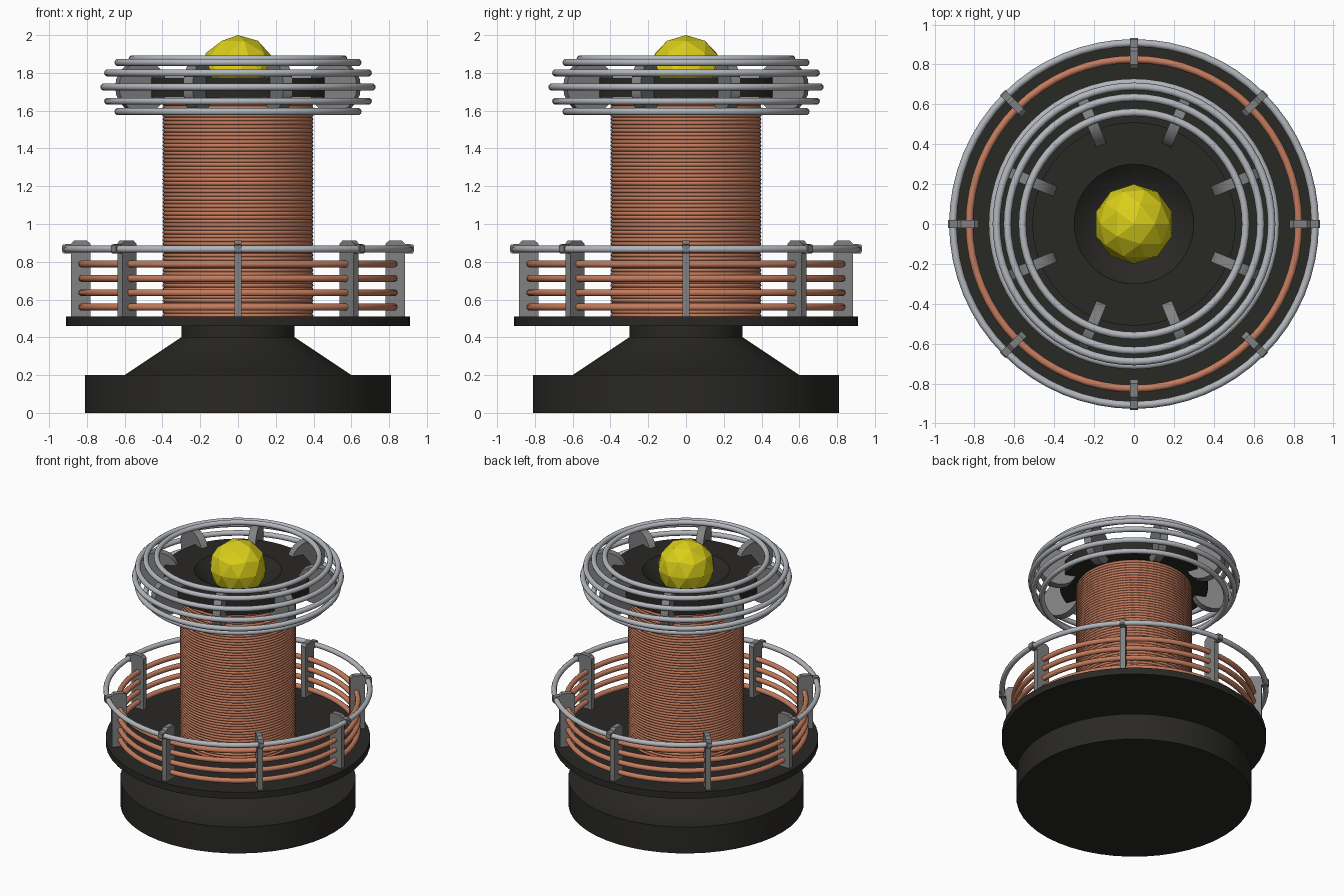
import bpy, bmesh
from math import sin, cos, pi, radians

if "Cube" in bpy.data.objects:
    bpy.data.objects.remove(bpy.data.objects["Cube"])

def material(name, rgb):
    m = bpy.data.materials.new(name)
    m.diffuse_color = (*rgb, 1)
    m.use_nodes = True
    m.node_tree.nodes["Principled BSDF"].inputs["Base Color"].default_value = m.diffuse_color
    return m

BLACK = material("black", (0.022, 0.021, 0.018))
COPPER = material("copper", (0.55, 0.2, 0.11))
STEEL = material("steel", (0.45, 0.47, 0.5))
GREY = material("grey", (0.22, 0.22, 0.22))
YELLOW = material("yellow", (0.7, 0.62, 0.01))

def finish(bm, name, mat, smooth=35):
    bmesh.ops.recalc_face_normals(bm, faces=bm.faces)
    me = bpy.data.meshes.new(name)
    bm.to_mesh(me)
    bm.free()
    ob = bpy.data.objects.new(name, me)
    bpy.context.collection.objects.link(ob)
    me.materials.append(mat)
    if smooth:
        bpy.ops.object.select_all(action='DESELECT')
        ob.select_set(True)
        bpy.context.view_layer.objects.active = ob
        bpy.ops.object.shade_smooth_by_angle(angle=radians(smooth))
    return ob

def lathe(name, profiles, mat, n=48, closed=False, smooth=35):
    """Revolve (radius, z) profiles around z; closed profiles make rings."""
    bm = bmesh.new()
    for prof in profiles:
        rows = [[bm.verts.new((r * cos(2 * pi * i / n), r * sin(2 * pi * i / n), z))
                 for i in range(n)] for r, z in prof]
        pairs = list(zip(rows, rows[1:] + rows[:1] if closed else rows[1:]))
        for a, b in pairs:
            for i in range(n):
                j = (i + 1) % n
                bm.faces.new((a[i], a[j], b[j], b[i]))
        if not closed:
            bm.faces.new(rows[0])
            bm.faces.new(rows[-1])
    return finish(bm, name, mat, smooth)

def tube(r, z, t, k=10):
    return [(r + t * cos(2 * pi * i / k), z + t * sin(2 * pi * i / k)) for i in range(k)]

def radial_plates(name, outline, thick, mat, start):
    """Eight upright plates with an (r, z) outline, spread around z."""
    bm = bmesh.new()
    for k in range(8):
        a = start + k * pi / 4
        sides = [[bm.verts.new((r * cos(a) - s * sin(a), r * sin(a) + s * cos(a), z))
                  for r, z in outline] for s in (-thick / 2, thick / 2)]
        bm.faces.new(sides[0])
        bm.faces.new(sides[1])
        m = len(outline)
        for i in range(m):
            j = (i + 1) % m
            bm.faces.new((sides[0][i], sides[0][j], sides[1][j], sides[1][i]))
    return finish(bm, name, mat, 30)

# stepped base with cone, neck and platform
lathe("base", [[(0.81, 0), (0.81, 0.2), (0.6, 0.2), (0.3, 0.4), (0.3, 0.46),
                (0.91, 0.46), (0.91, 0.51)]], BLACK)

# tall winding of closely stacked wire turns
lathe("tall_coil", [tube(0.388, 0.515 + 0.02 * i, 0.0115, 6) for i in range(58)],
      COPPER, 48, True, 65)

# wide outer coil and the guard ring above it
lathe("outer_coil", [tube(0.826, z, 0.019) for z in (0.56, 0.636, 0.712, 0.788)],
      COPPER, 64, True, 60)
lathe("guard_ring", [tube(0.908, 0.867, 0.019)], STEEL, 64, True, 60)

# coil posts with a hook gripping the guard ring
radial_plates("coil_posts", [(0.78, 0.51), (0.883, 0.51), (0.883, 0.845), (0.925, 0.845),
                             (0.932, 0.852), (0.932, 0.885), (0.925, 0.892), (0.885, 0.895),
                             (0.868, 0.912), (0.8, 0.912), (0.78, 0.895)], 0.038, GREY, 0)

# dished top plate
lathe("top_plate", [[(0.39, 1.67), (0.51, 1.67), (0.51, 1.775), (0.3, 1.775),
                     (0.25, 1.73), (0.17, 1.69), (0.06, 1.675)]], BLACK)

# cage rings following a torus section, held by rounded brackets
lathe("cage_rings", [tube(0.56 + 0.15 * cos(radians(a)), 1.725 + 0.15 * sin(radians(a)), 0.019)
                     for a in range(-60, 91, 30)], STEEL, 64, True, 60)
radial_plates("cage_brackets", tube(0.555, 1.725, 0.138, 20), 0.055, GREY, pi / 8)

# faceted ball on top
bm = bmesh.new()
bmesh.ops.create_icosphere(bm, subdivisions=2, radius=0.2)
bmesh.ops.translate(bm, verts=bm.verts, vec=(0, 0, 1.8))
finish(bm, "ball", YELLOW, 0)
